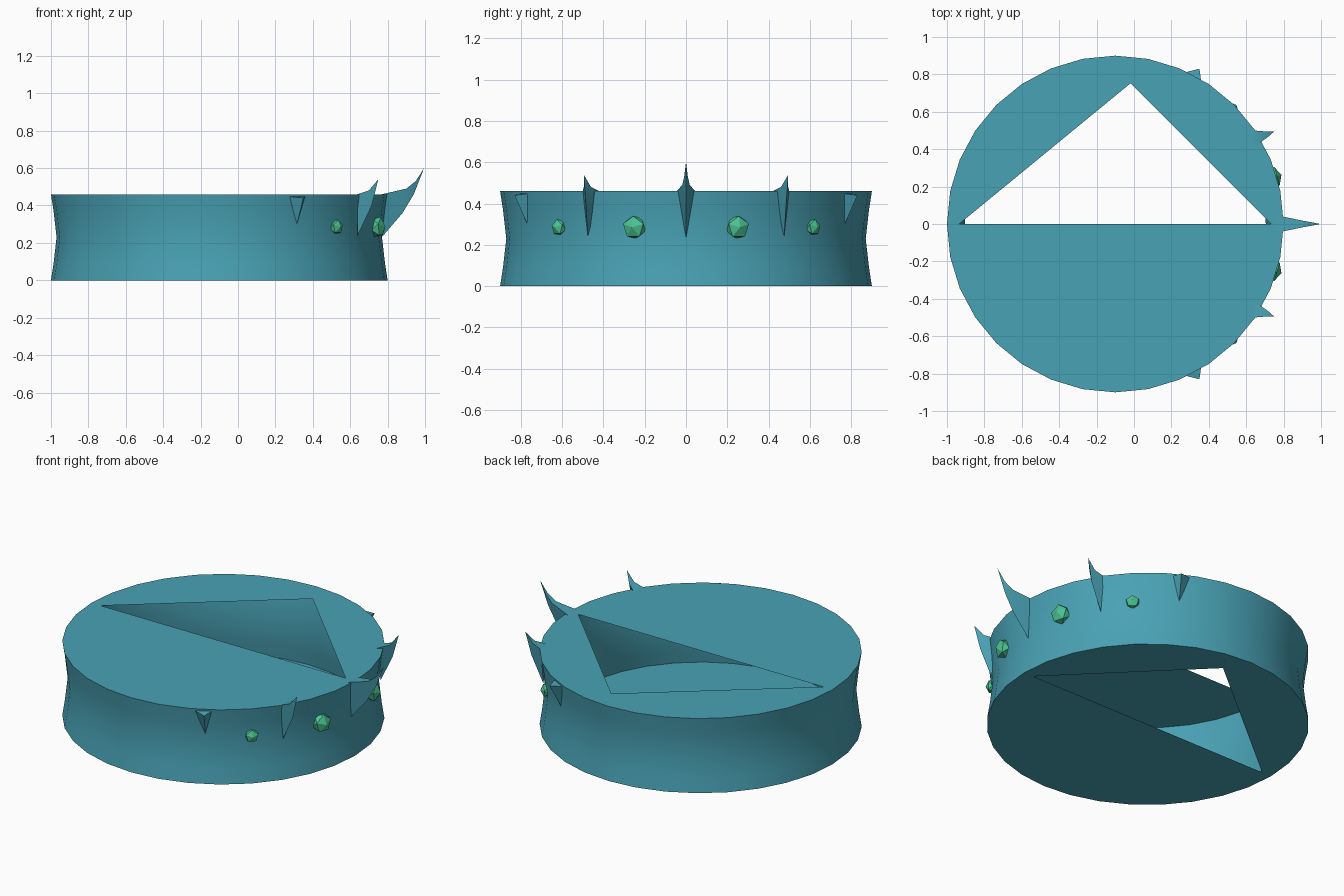
import bpy, bmesh
from math import sin, cos, pi, radians, atan2
from mathutils import Vector

if "Cube" in bpy.data.objects:
    bpy.data.objects.remove(bpy.data.objects["Cube"])

N, CX, H = 32, -0.1, 0.46
R_OUT, R_IN = 0.9, 0.835

def material(name, col):
    m = bpy.data.materials.new(name)
    m.diffuse_color = (*col, 1)
    m.use_nodes = True
    m.node_tree.nodes["Principled BSDF"].inputs["Base Color"].default_value = m.diffuse_color
    return m

TEAL = material("teal", (0.066, 0.36, 0.46))
GREEN = material("green", (0.07, 0.55, 0.29))

def make(name, verts, faces, mat, smooth=False, fix=True):
    me = bpy.data.meshes.new(name)
    me.from_pydata(verts, [], faces)
    if fix:
        bm = bmesh.new()
        bm.from_mesh(me)
        bmesh.ops.recalc_face_normals(bm, faces=bm.faces)
        bm.to_mesh(me)
        bm.free()
    me.materials.append(mat)
    ob = bpy.data.objects.new(name, me)
    bpy.context.collection.objects.link(ob)
    if smooth:
        bpy.ops.object.select_all(action='DESELECT')
        ob.select_set(True)
        bpy.context.view_layer.objects.active = ob
        bpy.ops.object.shade_smooth_by_angle(angle=radians(40))
    return ob

def ring_point(k, r, z):
    a = 2 * pi * k / N
    return Vector((CX + r * cos(a), r * sin(a), z))

# band: waisted outer and inner walls
waist = [(0, 0), (0.09, -0.014), (0.23, -0.03), (0.37, -0.014), (H, 0)]
profile = [(R_OUT + d, z) for z, d in waist] + [(R_IN + d, z) for z, d in reversed(waist)]
P = len(profile)
verts = [ring_point(k, r, z) for k in range(N) for r, z in profile]
faces = [(k * P + j, ((k + 1) % N) * P + j, ((k + 1) % N) * P + (j + 1) % P, k * P + (j + 1) % P)
         for k in range(N) for j in range(P)]
make("band", verts, faces, TEAL, True)

# flat cap panels: each spans an arc of the rim, fanned from one corner
def cap(name, k0, k1, apex, z):
    loop = [ring_point(k, R_OUT, z) for k in range(k0, k1 + 1)]
    n = len(loop)
    loop.append(ring_point(k1, R_IN, z))
    loop.append(ring_point(k0, R_IN, z))
    m = len(loop)
    faces = [(apex, (apex + i) % m, (apex + i + 1) % m) for i in range(1, m - 1)]
    if z == 0:
        faces = [f[::-1] for f in faces]
    make(name, loop, faces, TEAL, fix=False)

for label, z, front_apex in (("top", H, 16), ("bottom", 0, 0)):
    cap(label + "_front_panel", 16, 32, front_apex, z)
    cap(label + "_back_left_panel", 7, 16, 0, z)
    cap(label + "_back_right_panel", 0, 8, 8, z)

# spikes: triangular sections lofted from the wall to a tip
# section = (top left, top right, low point)
def spike(name, sections, tip):
    verts = [v for s in sections for v in s] + [tip]
    faces = [(0, 1, 2)]
    for s in range(len(sections) - 1):
        for i in range(3):
            j = (i + 1) % 3
            faces.append((3 * s + i, 3 * s + j, 3 * s + 3 + j, 3 * s + 3 + i))
    b, t = 3 * (len(sections) - 1), len(verts) - 1
    faces += [(b + i, b + (i + 1) % 3, t) for i in range(3)]
    make(name, verts, faces, TEAL, True)

spike("front_spike", [
    [(0.77, -0.045, H), (0.77, 0.045, H), (0.76, 0, 0.22)],
    [(0.90, -0.018, 0.49), (0.90, 0.018, 0.49), (0.88, 0, 0.36)],
    [(0.95, -0.009, 0.53), (0.95, 0.009, 0.53), (0.94, 0, 0.46)]], (0.995, 0, 0.60))

for side, s in (("left", 1), ("right", -1)):
    spike(side + "_middle_spike", [
        [(0.65, s * 0.42, H), (0.64, s * 0.50, H), (0.64, s * 0.475, 0.24)],
        [(0.71, s * 0.46, 0.48), (0.70, s * 0.495, 0.48), (0.715, s * 0.485, 0.40)]],
        (0.75, s * 0.495, 0.54))
    spike(side + "_rear_spike", [
        [(0.36, s * 0.755, 0.45), (0.25, s * 0.805, 0.45), (0.31, s * 0.76, 0.28)]],
        (0.35, s * 0.83, 0.44))

# gems: low-poly balls facing outward
def gem(name, x, y, r):
    bm = bmesh.new()
    bmesh.ops.create_icosphere(bm, subdivisions=1, radius=r)
    out = Vector((x - CX, y, 0)).normalized()
    side, up = Vector((-out.y, out.x, 0)), Vector((0, 0, 1))
    for v in bm.verts:
        a, b, c = v.co
        v.co = Vector((x, y, 0.285)) + out * c * 0.75 + up * a + side * b
    verts = [v.co.copy() for v in bm.verts]
    faces = [[v.index for v in f.verts] for f in bm.faces]
    bm.free()
    make(name, verts, faces, GREEN)

for side, s in (("left", 1), ("right", -1)):
    gem(side + "_front_gem", 0.745, s * 0.25, 0.06)
    gem(side + "_rear_gem", 0.525, s * 0.615, 0.042)
